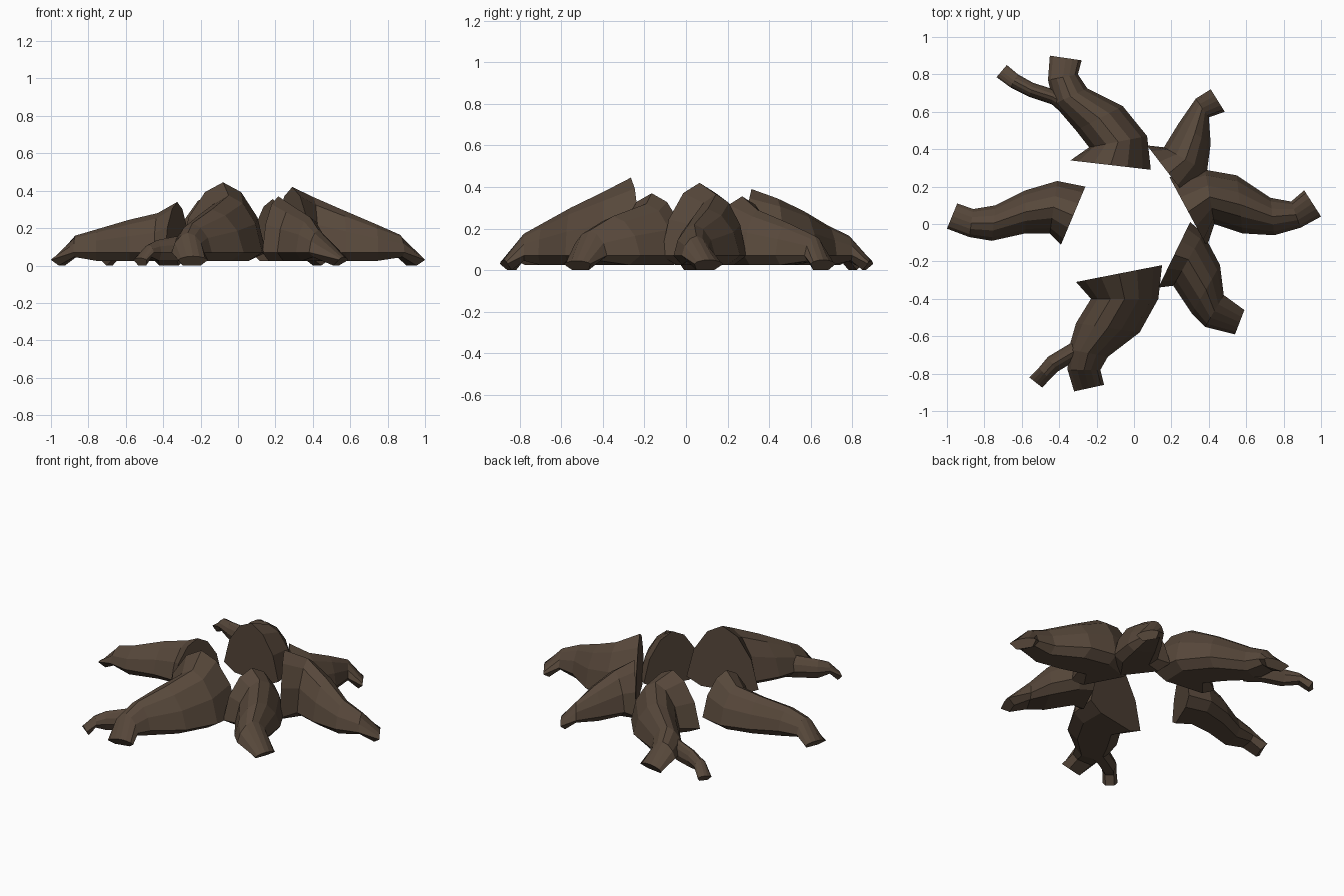
import bpy, bmesh
from mathutils import Vector

bark = bpy.data.materials.new("bark")
bark.diffuse_color = (0.095, 0.064, 0.043, 1)

# Cross-section above ground: (across -1..1, height 0..1), plus two belly points
ARCH = [(-1, 0), (-0.8, 0.5), (-0.42, 0.86), (0, 1), (0.42, 0.86), (0.8, 0.5), (1, 0)]
BELLY = [(0.6, 1), (-0.6, 1)]


def loft(name, rings):
    """Skin a list of closed rings and cap both ends."""
    bm = bmesh.new()
    loops = [[bm.verts.new(p) for p in ring] for ring in rings]
    n = len(loops[0])
    for a, b in zip(loops, loops[1:]):
        for i in range(n):
            j = (i + 1) % n
            bm.faces.new((a[i], a[j], b[j], b[i]))
    bm.faces.new(loops[0])
    bm.faces.new(loops[-1])
    bmesh.ops.recalc_face_normals(bm, faces=bm.faces[:])
    me = bpy.data.meshes.new(name)
    bm.to_mesh(me)
    bm.free()
    me.materials.append(bark)
    ob = bpy.data.objects.new(name, me)
    bpy.context.collection.objects.link(ob)
    return ob


def root(name, sections, side=0.07, belly=0.025):
    """Each section: left x, left y, right x, right y, top height."""
    rings = []
    last = len(sections) - 1
    for k, (lx, ly, rx, ry, top) in enumerate(sections):
        left, right = Vector((lx, ly, 0)), Vector((rx, ry, 0))
        mid, half = (left + right) / 2, (right - left) / 2
        s, b = side, belly
        if k == last - 1:
            b = side * 0.65          # underside lifts before the tip
        if k == last:
            s, b = 0.03, 0.0         # tip bends down to the ground
        ring = [mid + half * u + Vector((0, 0, s + (top - s) * t)) for u, t in ARCH]
        ring += [mid + half * u + Vector((0, 0, b)) for u, _ in BELLY]
        if k == last:                # tilt the end face to look down and out
            prev = sections[k - 1]
            back = Vector(((prev[0] + prev[2]) / 2, (prev[1] + prev[3]) / 2, 0)) - mid
            for i in (-1, -2):
                ring[i] += back * 0.3
        rings.append(ring)
    return loft(name, rings)


# Main roots, listed from the trunk end to the tip
root("right_root", [
    (0.19, 0.25, 0.39, -0.12, 0.42),
    (0.38, 0.29, 0.43, 0.00, 0.365),
    (0.55, 0.26, 0.58, -0.05, 0.295),
    (0.73, 0.14, 0.75, -0.06, 0.22),
    (0.84, 0.12, 0.89, -0.02, 0.165),
    (0.91, 0.18, 1.00, 0.04, 0.05)])

root("back_right_root", [
    (0.07, 0.42, 0.30, 0.12, 0.355),
    (0.16, 0.41, 0.39, 0.28, 0.29),
    (0.24, 0.54, 0.41, 0.43, 0.23),
    (0.33, 0.67, 0.40, 0.57, 0.165),
    (0.41, 0.72, 0.485, 0.60, 0.05)])

root("back_left_root", [
    (-0.34, 0.34, 0.09, 0.29, 0.39),
    (-0.24, 0.41, 0.07, 0.47, 0.345),
    (-0.31, 0.50, -0.06, 0.63, 0.285),
    (-0.43, 0.64, -0.25, 0.725, 0.215),
    (-0.46, 0.77, -0.30, 0.80, 0.165),
    (-0.45, 0.90, -0.28, 0.875, 0.05)])

root("left_root", [
    (-0.39, -0.11, -0.26, 0.20, 0.34),
    (-0.45, -0.05, -0.41, 0.23, 0.28),
    (-0.58, -0.05, -0.58, 0.18, 0.245),
    (-0.76, -0.09, -0.74, 0.10, 0.195),
    (-0.88, -0.07, -0.86, 0.08, 0.16),
    (-1.00, -0.025, -0.945, 0.11, 0.045)])

root("front_left_root", [
    (0.15, -0.22, -0.31, -0.31, 0.445),
    (0.13, -0.40, -0.23, -0.40, 0.375),
    (0.03, -0.58, -0.31, -0.53, 0.30),
    (-0.14, -0.71, -0.35, -0.67, 0.225),
    (-0.18, -0.78, -0.355, -0.78, 0.175),
    (-0.16, -0.86, -0.32, -0.895, 0.05)])

root("front_right_root", [
    (0.13, -0.34, 0.30, 0.01, 0.37),
    (0.21, -0.33, 0.37, -0.05, 0.32),
    (0.31, -0.48, 0.46, -0.22, 0.26),
    (0.38, -0.55, 0.48, -0.38, 0.19),
    (0.54, -0.59, 0.59, -0.46, 0.045)])

# Thin side shoots growing from the two long left roots
root("back_side_shoot", [
    (-0.36, 0.57, -0.33, 0.68, 0.15),
    (-0.44, 0.64, -0.43, 0.72, 0.145),
    (-0.56, 0.68, -0.54, 0.755, 0.13),
    (-0.66, 0.73, -0.62, 0.80, 0.11),
    (-0.735, 0.785, -0.68, 0.85, 0.04)])

root("front_side_shoot", [
    (-0.22, -0.70, -0.28, -0.60, 0.16),
    (-0.31, -0.73, -0.36, -0.65, 0.155),
    (-0.41, -0.79, -0.46, -0.71, 0.135),
    (-0.45, -0.83, -0.51, -0.77, 0.11),
    (-0.49, -0.875, -0.56, -0.82, 0.04)])
